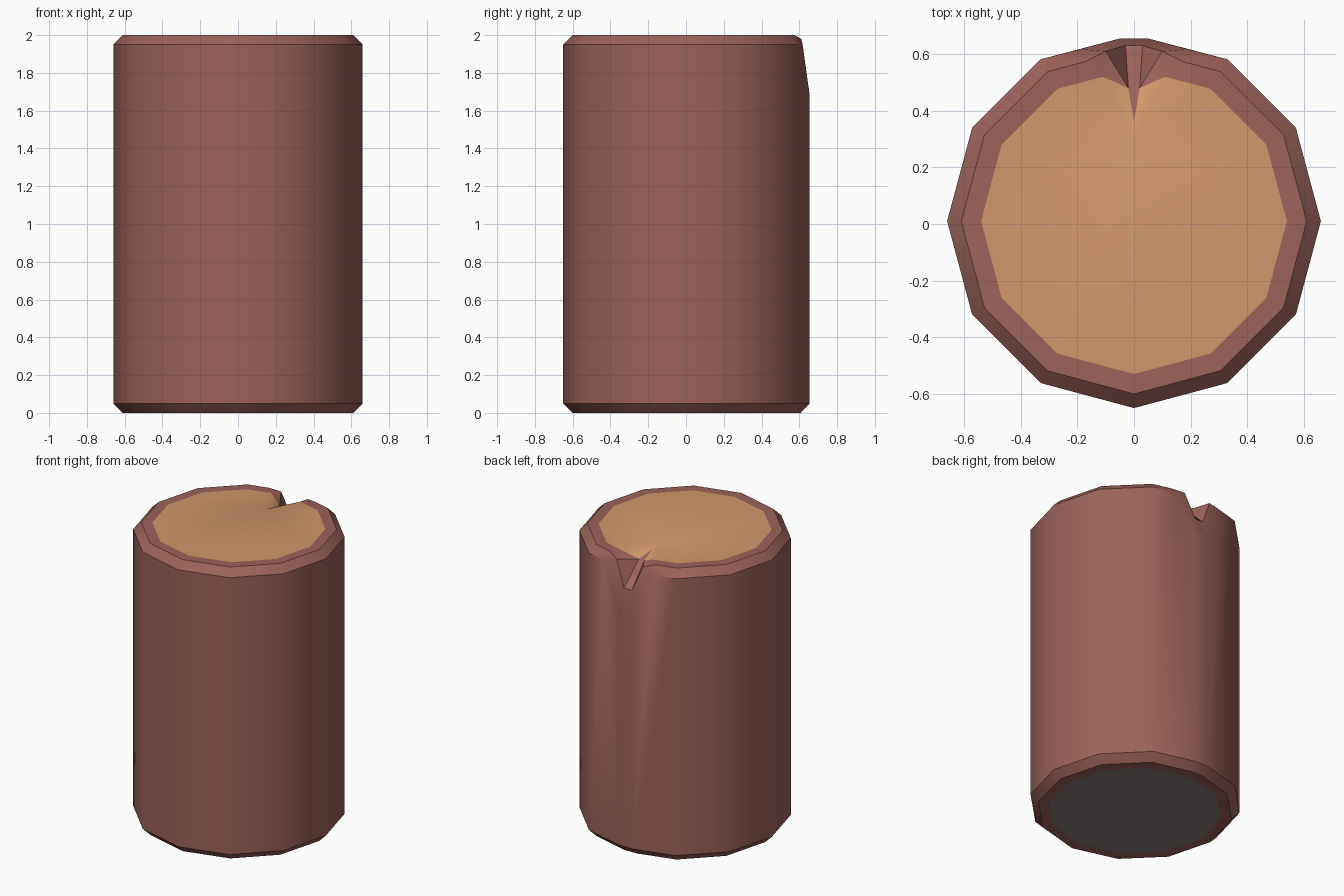
import bpy, bmesh, math

if "Cube" in bpy.data.objects:
    bpy.data.objects.remove(bpy.data.objects["Cube"])

CY = 0.01  # axis of the twelve-sided log


def material(name, rgb):
    m = bpy.data.materials.new(name)
    m.diffuse_color = (*rgb, 1)
    m.use_nodes = True
    m.node_tree.nodes["Principled BSDF"].inputs["Base Color"].default_value = m.diffuse_color
    return m


mats = [material("bark brown", (0.33, 0.125, 0.105)),
        material("cut wood tan", (0.63, 0.315, 0.145)),
        material("underside grey", (0.25, 0.205, 0.205))]
BARK, WOOD, UNDER = 0, 1, 2

bm = bmesh.new()


def face(verts, mat=BARK):
    bm.faces.new(verts).material_index = mat


def pair(x, y, z):
    # a point and its mirror image across x = 0
    return bm.verts.new((x, y, z)), bm.verts.new((-x, y, z))


def ring(r, z, back):
    # eleven corners round the front, opened at the back between two points
    pts = [bm.verts.new((r * math.cos(math.radians(a)),
                         CY + r * math.sin(math.radians(a)), z))
           for a in range(60, -241, -30)]
    b = pair(*back)
    return [b[0]] + pts + [b[1]]


# Horizontal outlines from top to bottom
core_top = ring(0.54, 2.0, (0.11, 0.52, 2.0))
rim_top = ring(0.61, 2.0, (0.17, 0.574, 2.0))
shoulder = ring(0.66, 1.95, (0.19, 0.6175, 1.95))
foot = ring(0.66, 0.05, (0.05, 0.655, 0.05))
rim_base = ring(0.61, 0.0, (0.05, 0.607, 0.0))
core_base = ring(0.54, 0.0, (0.05, 0.537, 0.0))

# Bark bands
loops = [core_top, rim_top, shoulder, foot, rim_base, core_base]
for a, b in zip(loops, loops[1:]):
    for i in range(12):
        face((a[i], a[i + 1], b[i + 1], b[i]))
for a, b in ((foot, rim_base), (rim_base, core_base)):
    face((a[12], a[0], b[0], b[12]))

# Notch at the top of the back
tip = bm.verts.new((0, 0.31, 2.0))
floor_tip = bm.verts.new((0, 0.36, 1.985))
floor_in = pair(0.02, 0.48, 1.955)
floor_out = pair(0.03, 0.63, 1.81)
wall_top = pair(0.10, 0.61, 1.98)
low = pair(0.05, 0.655, 1.68)
for s, end in ((0, 0), (1, 12)):
    K, P, Q, F = core_top[end], rim_top[end], shoulder[end], foot[end]
    C, D, E, R = floor_in[s], floor_out[s], wall_top[s], low[s]
    face((tip, floor_tip, C, K), WOOD)
    face((K, C, E, P))
    face((P, E, Q))
    face((Q, E, D, R))
    face((C, D, E))
    face((Q, R, F))
face((floor_tip, floor_in[0], floor_out[0], floor_out[1], floor_in[1]))
face((floor_out[0], low[0], low[1], floor_out[1]))
face((low[0], foot[0], foot[12], low[1]))

# End caps
face(core_top + [tip], WOOD)
face(core_base, UNDER)

bmesh.ops.recalc_face_normals(bm, faces=bm.faces)
mesh = bpy.data.meshes.new("log")
bm.to_mesh(mesh)
bm.free()
for m in mats:
    mesh.materials.append(m)
log = bpy.data.objects.new("log", mesh)
bpy.context.collection.objects.link(log)
bpy.context.view_layer.objects.active = log
log.select_set(True)
bpy.ops.object.shade_smooth_by_angle(angle=math.radians(40))
